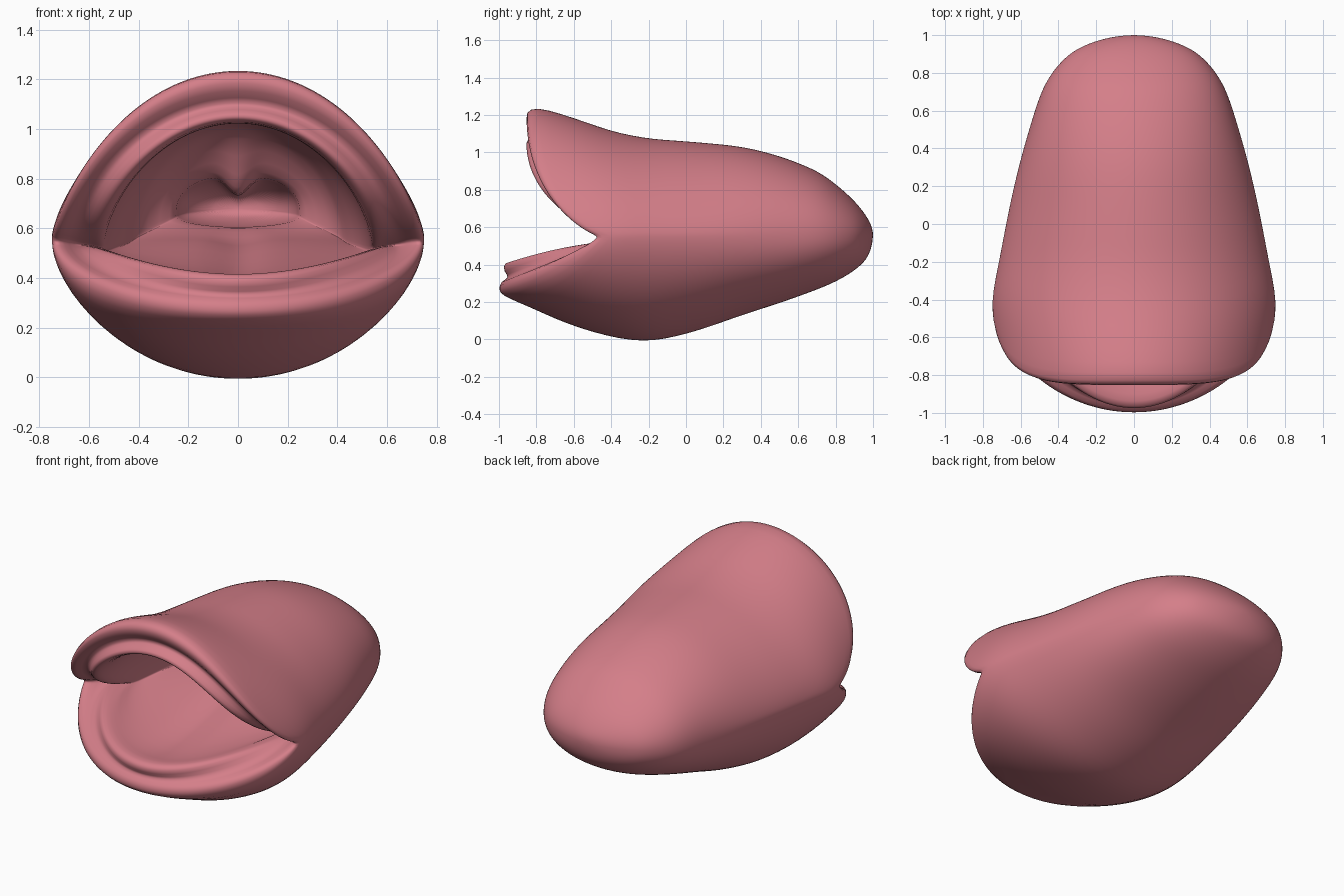
import bpy, bmesh, math

if "Cube" in bpy.data.objects:
    bpy.data.objects.remove(bpy.data.objects["Cube"])

SEG = 80        # points around each ring
OUT = 26        # rings on the outer shell

pink = bpy.data.materials.new("soft_pink")
pink.diffuse_color = (0.66, 0.21, 0.25, 1)
pink.use_nodes = True
pink.node_tree.nodes["Principled BSDF"].inputs["Base Color"].default_value = pink.diffuse_color

# Shell profiles along y: (y, value)
WIDTH = [(1, 0), (.95, .25), (.9, .34), (.75, .465), (.5, .555), (.2, .635),
         (-.2, .715), (-.4, .752), (-.6, .745), (-1, .70)]
TOP = [(1, .56), (.97, .65), (.9, .74), (.8, .83), (.7, .9), (.35, 1.02), (0, 1.06),
       (-.2, 1.075), (-.4, 1.115), (-.6, 1.185), (-.8, 1.245), (-1, 1.28)]
BOTTOM = [(1, .56), (.97, .44), (.9, .37), (.8, .31), (.6, .23), (.3, .13), (0, .03),
          (-.25, -.01), (-.6, .07), (-.85, .18), (-1, .24)]

# Inner rings: half width, side z, top z, bottom z, side y, top y, bottom y
INNER = [
    (.735, .55, 1.22, .265, -.475, -.86, -1.0),    # lip front
    (.70, .55, 1.15, .31, -.45, -.85, -.995),      # lip inner edge
    (.66, .54, 1.10, .33, -.37, -.78, -.94),       # groove behind lip
    (.62, .53, 1.08, .36, -.33, -.83, -.975),      # gum front
    (.59, .53, 1.05, .415, -.32, -.865, -.98),     # gum crest
    (.56, .52, 1.025, .42, -.31, -.83, -.90),      # gum back
    (.54, .52, 1.02, .40, -.30, -.72, -.82),
    (.53, .51, 1.03, .42, -.24, -.45, -.60),       # palate and mouth floor
    (.50, .52, 1.03, .48, -.10, -.15, -.30),
    (.43, .54, 1.01, .55, .08, .10, -.05),
    (.42, .56, .99, .56, .20, .20, .10),
    (.31, .61, .87, .59, .30, .30, .22),           # soft palate
    (.235, .655, .805, .61, .34, .34, .30),        # throat edge
    (.25, .655, .81, .60, .46, .46, .44),
    (.15, .67, .74, .64, .60, .60, .60),
]


def lookup(table, y):
    """Smooth profile lookup, keyed on sqrt(1 - y) so the back end is round."""
    q = math.sqrt(max(0, 1 - y))
    pts = [(math.sqrt(1 - k), v) for k, v in table]
    n = len(pts)
    i = next((j for j in range(n - 1) if q <= pts[j + 1][0]), n - 2)
    (x0, v0), (x1, v1) = pts[i], pts[i + 1]

    def slope(j):
        a, b = pts[max(j - 1, 0)], pts[min(j + 1, n - 1)]
        return (b[1] - a[1]) / (b[0] - a[0])
    h = x1 - x0
    t = min(1, (q - x0) / h)
    return ((2*t**3 - 3*t*t + 1) * v0 + (t**3 - 2*t*t + t) * h * slope(i)
            + (3*t*t - 2*t**3) * v1 + (t**3 - t*t) * h * slope(i + 1))


def blend(y, y0, v0, y1, v1):
    t = min(1, max(0, (y - y0) / (y1 - y0)))
    return v0 + (v1 - v0) * t * t * (3 - 2 * t)


def ring_y(s, up, yc, yt, yb):
    """Depth of a mouth ring: corners set back, upper and lower lips forward."""
    return yc + (yt - yc) * (1 - (1 - s) ** 2) if up else yc + (yb - yc) * s ** 1.25


def outer_point(ang, f):
    s, up = abs(math.sin(ang)), math.sin(ang) >= 0
    q0 = math.sqrt(1 - ring_y(s, up, -.45, -.80, -.99))
    y = 1 - (q0 * f) ** 2
    x = lookup(WIDTH, y) * math.cos(ang)
    edge = lookup(TOP if up else BOTTOM, y)
    # flanks are slimmer toward the mouth and fuller toward the back
    p = blend(y, 0, 1.3, .7, 1.0) if up else blend(y, -.2, 1.15, .6, .92)
    return x, y, .555 + (edge - .555) * s ** p


def inner_point(ang, ring, k):
    a, zm, zt, zb, yc, yt, yb = ring
    s, up = abs(math.sin(ang)), math.sin(ang) >= 0
    x = a * math.cos(ang)
    if up:
        p = 1.3 if k < 7 else 1.1 if k < 11 else .75
    else:
        p = 2.2 if 3 <= k <= 6 else 1.1
    z = zm + ((zt if up else zb) - zm) * s ** p
    if up and k in (11, 12, 13):                    # hanging uvula
        z -= .08 * math.exp(-(x / .055) ** 2)
    if not up and 7 <= k <= 10:                     # tongue groove
        z -= .025 * math.exp(-(x / .09) ** 2)
    return x, ring_y(s, up, yc, yt, yb), z


# One continuous skin: back end, outer shell, lips, gums, mouth cavity, throat
bm = bmesh.new()
angles = [2 * math.pi * i / SEG for i in range(SEG)]
rings = [[bm.verts.new(outer_point(a, f / OUT)) for a in angles] for f in range(1, OUT + 1)]
rings += [[bm.verts.new(inner_point(a, r, k)) for a in angles] for k, r in enumerate(INNER)]
for r0, r1 in zip(rings, rings[1:]):
    for i in range(SEG):
        j = (i + 1) % SEG
        bm.faces.new((r0[i], r0[j], r1[j], r1[i]))
for ring, tip in ((rings[0], (0, 1, .56)), (rings[-1], (0, .62, .68))):
    pole = bm.verts.new(tip)
    for i in range(SEG):
        bm.faces.new((ring[i], ring[(i + 1) % SEG], pole))
bmesh.ops.recalc_face_normals(bm, faces=bm.faces)
mesh = bpy.data.meshes.new("open_mouth")
bm.to_mesh(mesh)
bm.free()
mouth = bpy.data.objects.new("open_mouth", mesh)
bpy.context.collection.objects.link(mouth)
mesh.materials.append(pink)
for p in mesh.polygons:
    p.use_smooth = True
sub = mouth.modifiers.new("smooth_skin", 'SUBSURF')
sub.levels = sub.render_levels = 1
